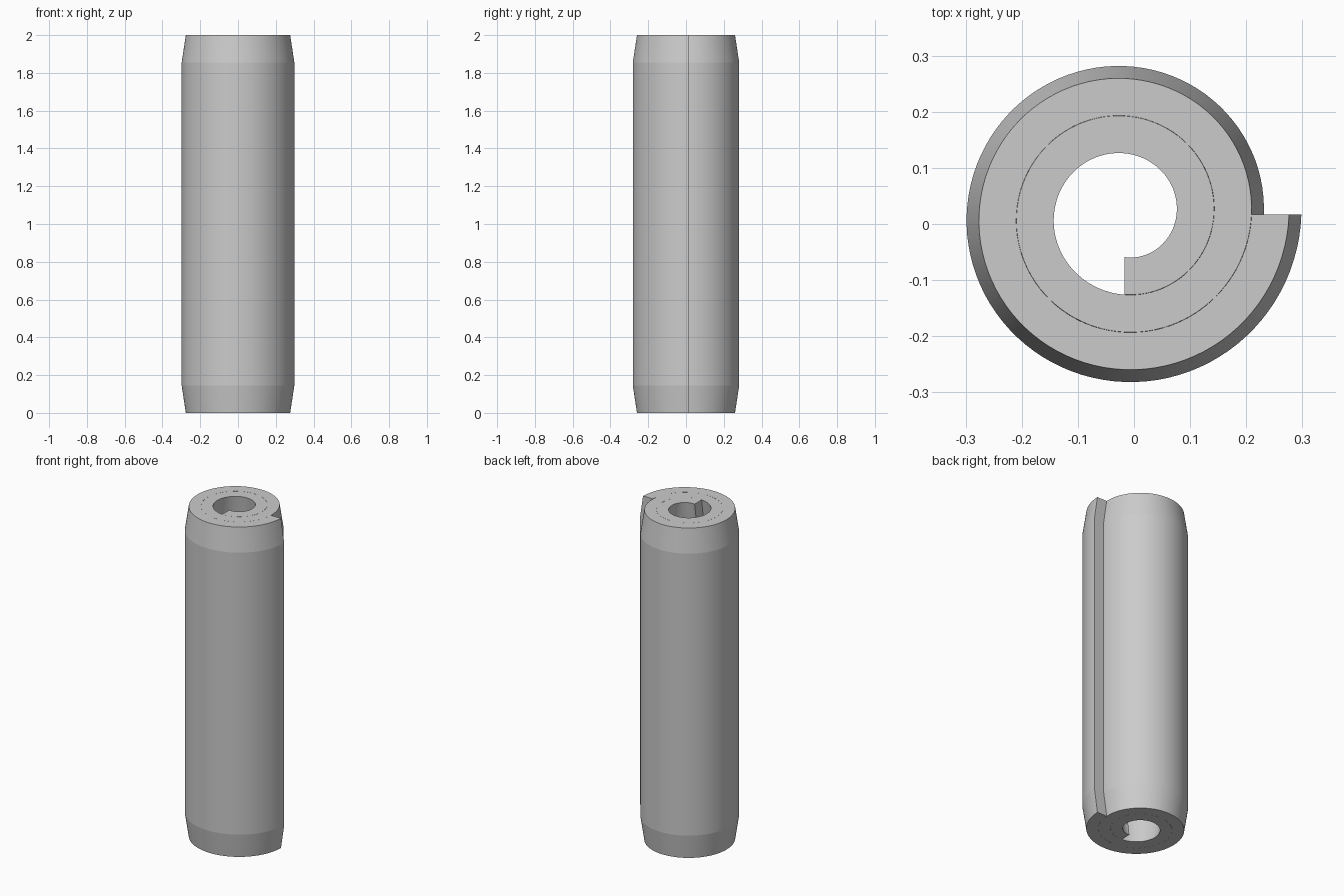
import bpy, bmesh, math

if "Cube" in bpy.data.objects:
    bpy.data.objects.remove(bpy.data.objects["Cube"])

# Coiled sheet: wall section swept along an Archimedean spiral
CX, CY = -0.018, 0.018
R_OUT, PITCH, WALL = 0.315, 0.067, 0.0665
TURNS, STEPS = 2.25, 96
BEND, BEND_H, H = 0.022, 0.145, 2.0

# Wall section: (inward offset, z), both ends of the sheet bent inward
outer = [(BEND, 0), (0, BEND_H), (0, H - BEND_H), (BEND, H)]
section = outer + [(d + WALL, z) for d, z in reversed(outer)]

bm = bmesh.new()
rings = []
for i in range(int(TURNS * STEPS) + 1):
    t = i / STEPS
    a = -2 * math.pi * t
    r = R_OUT - PITCH * t
    rings.append([bm.verts.new((CX + (r - d) * math.cos(a),
                                CY + (r - d) * math.sin(a), z))
                  for d, z in section])

# Skin between successive sections
n = len(section)
for r0, r1 in zip(rings, rings[1:]):
    for k in range(n):
        j = (k + 1) % n
        bm.faces.new((r0[k], r0[j], r1[j], r1[k]))

# End faces of the sheet
for ring in (rings[0], rings[-1]):
    for k in range(3):
        bm.faces.new((ring[k], ring[k + 1], ring[6 - k], ring[7 - k]))
bmesh.ops.recalc_face_normals(bm, faces=bm.faces)

# Centre the footprint on the origin
xs = [v.co.x for v in bm.verts]
ys = [v.co.y for v in bm.verts]
bmesh.ops.translate(bm, verts=bm.verts,
                    vec=(-(min(xs) + max(xs)) / 2, -(min(ys) + max(ys)) / 2, 0))

mesh = bpy.data.meshes.new("coiled_pin")
bm.to_mesh(mesh)
bm.free()
pin = bpy.data.objects.new("coiled_pin", mesh)
bpy.context.collection.objects.link(pin)
bpy.context.view_layer.objects.active = pin
pin.select_set(True)
bpy.ops.object.shade_smooth_by_angle(angle=math.radians(7))
